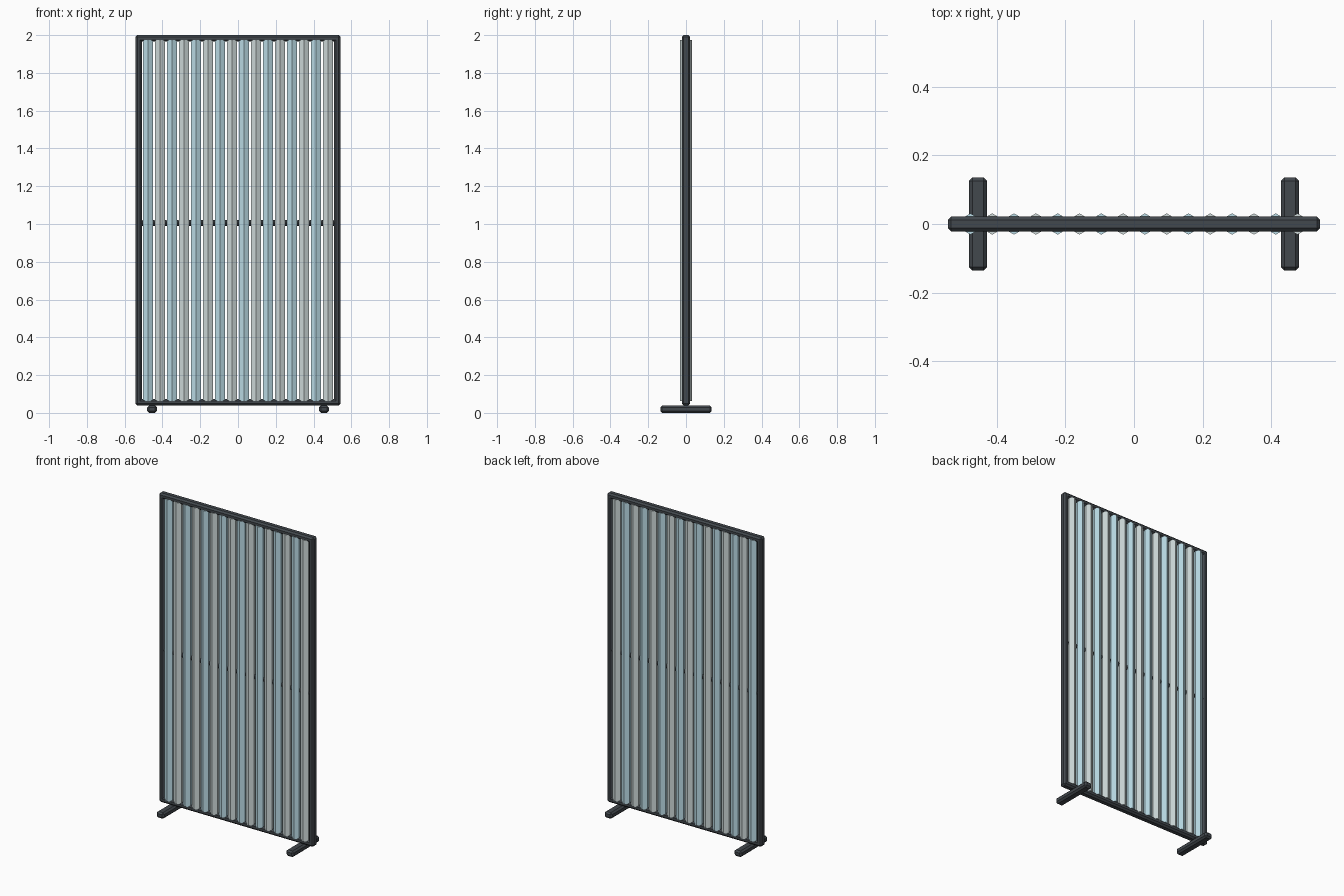
import bpy

if "Cube" in bpy.data.objects:
    bpy.data.objects.remove(bpy.data.objects["Cube"])


def material(name, rgba):
    m = bpy.data.materials.new(name)
    m.diffuse_color = rgba
    m.use_nodes = True
    m.node_tree.nodes["Principled BSDF"].inputs["Base Color"].default_value = m.diffuse_color
    return m


DARK = material("dark_metal", (0.055, 0.065, 0.075, 1))
BLUE = material("blue_glass", (0.5, 0.72, 0.8, 0.6))
GREY = material("grey_glass", (0.62, 0.7, 0.7, 0.6))


def bar(name, size, loc, bevel=0.01):
    """Chamfered box bar."""
    bpy.ops.mesh.primitive_cube_add(size=1, location=loc)
    o = bpy.context.object
    o.name = name
    o.scale = size
    bpy.ops.object.transform_apply(location=False, rotation=False, scale=True)
    b = o.modifiers.new("chamfer", "BEVEL")
    b.width = bevel
    b.segments = 1
    o.data.materials.append(DARK)
    return o


# Outer frame
BOTTOM, TOP, HALF, T, D = 0.039, 2.0, 0.543, 0.035, 0.044
bar("top_rail", (2 * HALF, D, T), (0, 0, TOP - T / 2))
bar("bottom_rail", (2 * HALF, D, T), (0, 0, BOTTOM + T / 2))
for side, s in (("left", -1), ("right", 1)):
    bar(side + "_post", (T, D, TOP - BOTTOM), (s * (HALF - T / 2), 0, (TOP + BOTTOM) / 2))
    # Cross feet
    bar(side + "_foot", (0.052, 0.272, 0.039), (s * 0.455, 0, 0.0195))

# Hexagonal glass tubes, alternating tint
PITCH, COUNT = 0.0636, 16
Z0, Z1 = 0.064, 1.975
for i in range(COUNT):
    x = (i - (COUNT - 1) / 2) * PITCH
    bpy.ops.mesh.primitive_cylinder_add(vertices=6, radius=0.031, depth=Z1 - Z0,
                                        location=(x, 0, (Z0 + Z1) / 2))
    o = bpy.context.object
    o.name = f"glass_tube_{i + 1}"
    o.data.materials.append(GREY if i % 2 else BLUE)

# Beads joining the tubes at mid height
for i in range(COUNT + 1):
    bpy.ops.mesh.primitive_uv_sphere_add(segments=8, ring_count=6, radius=0.016,
                                         location=((i - COUNT / 2) * PITCH, 0, 1.005))
    o = bpy.context.object
    o.name = f"joining_bead_{i + 1}"
    o.data.materials.append(DARK)
